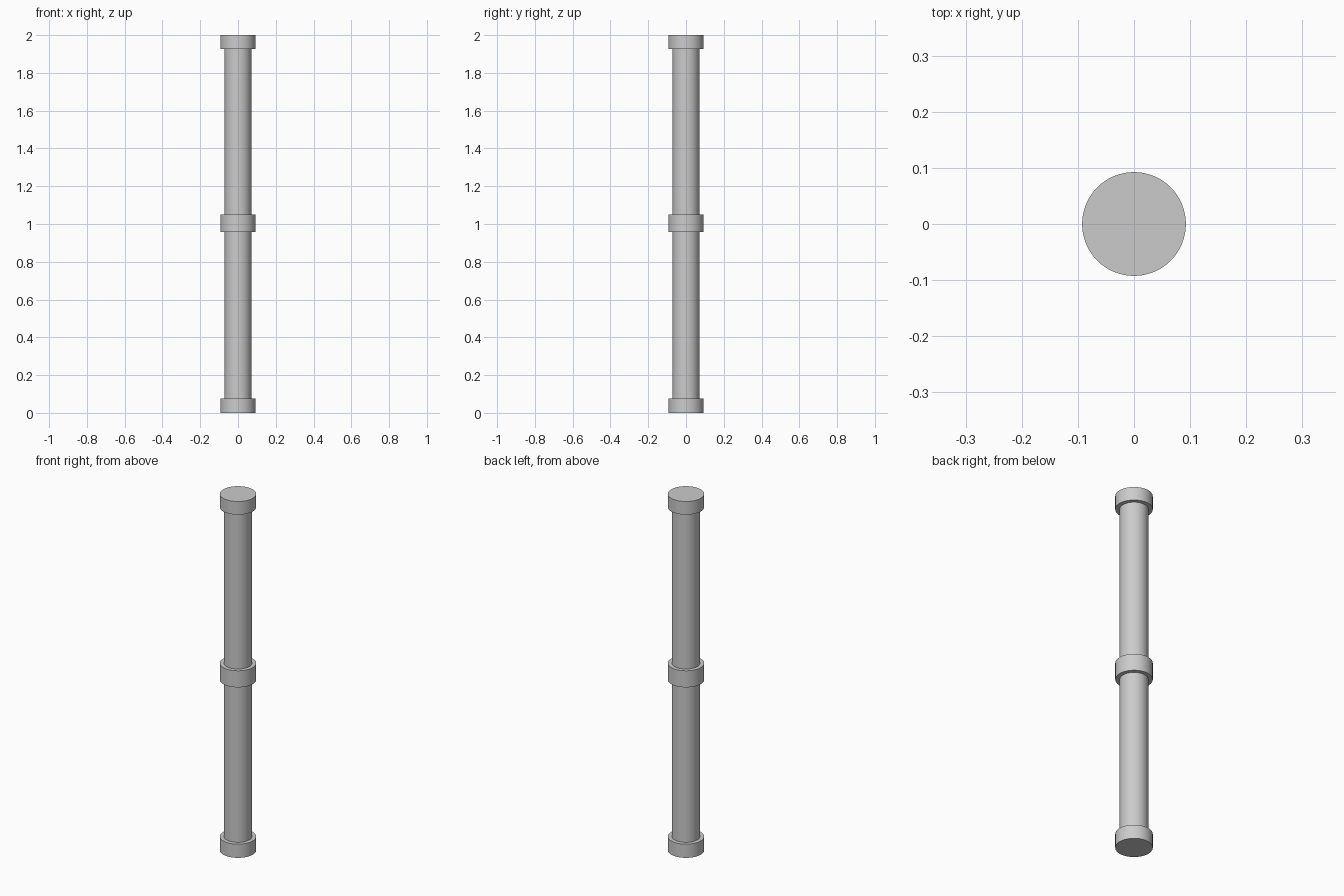
import bpy
import math

if "Cube" in bpy.data.objects:
    bpy.data.objects.remove(bpy.data.objects["Cube"])


def cylinder(name, radius, z0, z1, sides=64):
    """Upright closed cylinder between two heights."""
    bpy.ops.mesh.primitive_cylinder_add(
        vertices=sides, radius=radius, depth=z1 - z0,
        location=(0, 0, (z0 + z1) / 2))
    obj = bpy.context.object
    obj.name = name
    bpy.ops.object.shade_smooth_by_angle(angle=math.radians(30))
    return obj


# Long straight pipe, ending inside the end collars
cylinder("pipe", 0.071, 0.02, 1.98)

# Wider collars at the bottom, middle and top
for name, z0, z1 in (("bottom_collar", 0.0, 0.077),
                     ("middle_collar", 0.957, 1.05),
                     ("top_collar", 1.926, 2.0)):
    cylinder(name, 0.0925, z0, z1)
